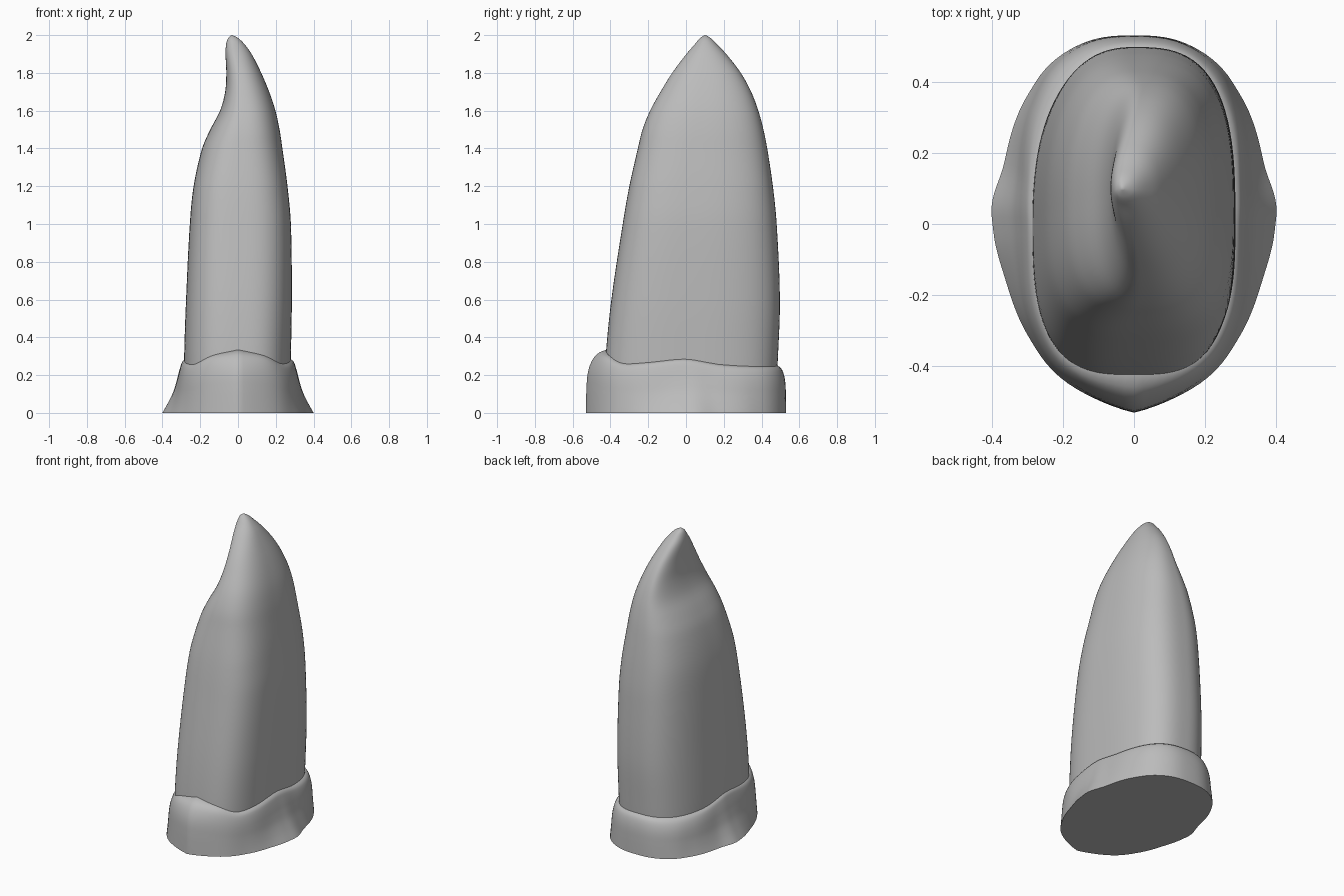
import bpy, bmesh, math

if "Cube" in bpy.data.objects:
    bpy.data.objects.remove(bpy.data.objects["Cube"], do_unlink=True)

SEGMENTS = 112

grey = bpy.data.materials.new("plain grey")
grey.use_nodes = True
grey.diffuse_color = (0.5, 0.5, 0.5, 1)
grey.node_tree.nodes["Principled BSDF"].inputs["Base Color"].default_value = (0.5, 0.5, 0.5, 1)


def spline(keys, t):
    """Smooth curve through rows of (t, values...)."""
    if t <= keys[0][0]:
        return keys[0][1:]
    if t >= keys[-1][0]:
        return keys[-1][1:]
    i = max(k for k in range(len(keys) - 1) if keys[k][0] <= t)
    a, b = keys[i], keys[i + 1]
    before, after = keys[max(i - 1, 0)], keys[min(i + 2, len(keys) - 1)]
    h = b[0] - a[0]
    s = (t - a[0]) / h
    out = []
    for j in range(1, len(a)):
        m0 = (b[j] - before[j]) / (b[0] - before[0]) * h
        m1 = (after[j] - a[j]) / (after[0] - a[0]) * h
        out.append(a[j] * (1 + 2 * s) * (1 - s) ** 2 + m0 * s * (1 - s) ** 2
                   + b[j] * s * s * (3 - 2 * s) + m1 * s * s * (s - 1))
    return out


def loft(name, rings, tip=None):
    """Skin a stack of closed rings, capped below and closed by a tip."""
    bm = bmesh.new()
    loops = [[bm.verts.new(p) for p in ring] for ring in rings]
    n = SEGMENTS
    for low, high in zip(loops, loops[1:]):
        for i in range(n):
            bm.faces.new((low[i], low[(i + 1) % n], high[(i + 1) % n], high[i]))
    bm.faces.new(loops[0][::-1])
    if tip:
        top = bm.verts.new(tip)
        for i in range(n):
            bm.faces.new((loops[-1][i], loops[-1][(i + 1) % n], top))
    else:
        bm.faces.new(loops[-1])
    mesh = bpy.data.meshes.new(name)
    bm.to_mesh(mesh)
    bm.free()
    mesh.materials.append(grey)
    obj = bpy.data.objects.new(name, mesh)
    bpy.context.collection.objects.link(obj)
    bpy.ops.object.select_all(action='DESELECT')
    obj.select_set(True)
    bpy.context.view_layer.objects.active = obj
    bpy.ops.object.shade_smooth_by_angle(angle=math.radians(50))
    return obj


# Crown: height, x min, x max, y min, y max, widest point x and y
crown = [
    (0.10, -.285, .275, -.430, .475, 0, 0),
    (0.30, -.285, .280, -.425, .487, 0, 0),
    (0.60, -.275, .285, -.395, .497, 0, 0),
    (1.00, -.255, .280, -.335, .480, 0, .02),
    (1.20, -.235, .262, -.300, .460, 0, .04),
    (1.40, -.190, .235, -.255, .430, .01, .06),
    (1.50, -.147, .220, -.230, .410, .02, .07),
    (1.60, -.095, .198, -.190, .383, .025, .08),
    (1.70, -.068, .165, -.135, .345, .02, .09),
    (1.80, -.062, .123, -.073, .290, .01, .10),
    (1.90, -.066, .072, .002, .213, -.01, .10),
    (1.95, -.063, .036, .045, .165, -.02, .10),
    (1.985, -.052, .000, .075, .130, -.03, .10),
    (2.00, -.035, -.030, .098, .104, -.033, .10),
]


def crown_point(z, angle):
    x0, x1, y0, y1, cx, cy = spline(crown, z)
    c, s = math.cos(angle), math.sin(angle)
    a = x1 - cx if c > 0 else cx - x0
    b = y1 - cy if s > 0 else cy - y0
    corner = 2.4 if c < 0 < s else 2.95
    n = corner - (corner - 2.1) * max(0, (z - 1.2) / 0.8)
    # Squash the angle so points spread evenly round the section
    c, s = c * a, s * b
    r = (abs(c / a) ** n + abs(s / b) ** n) ** (-1 / n)
    return (cx + r * c, cy + r * s, z)


angles = [2 * math.pi * i / SEGMENTS for i in range(SEGMENTS)]
heights = [2 - 1.9 * (1 - i / 70) ** 1.6 for i in range(70)]
loft("tooth_crown", [[crown_point(z, a) for a in angles] for z in heights],
     tip=(-.033, .10, 2))

# Gum: half outline from front to back, mirrored in x
half = [(0, -.53), (.1, -.495), (.22, -.42), (.30, -.31), (.36, -.16), (.395, -.02),
        (.4, .05), (.365, .17), (.3, .36), (.235, .45), (.125, .515), (0, .53)]
outline = [(math.atan2(y, x), math.hypot(x, y)) for x, y in half]
# Rim height by direction, front to back
rim = [(-1.571, .335), (-1.25, .305), (-.98, .262), (-.7, .265), (0, .285),
       (.6, .255), (1.1, .245), (1.571, .25)]
# Inward travel up the wall: flared at the sides, upright at front and back
wall = [(0, 0, 0), (.2, .27, .01), (.4, .50, .03), (.6, .65, .08), (.75, .74, .20),
        (.88, .83, .42), (.96, .91, .70), (1, 1.04, 1.04)]


def gum_point(t, angle):
    c, s = math.cos(angle), math.sin(angle)
    side = math.atan2(s, abs(c))
    foot = spline(outline, side)[0]
    top = spline(rim, side)[0]
    a, b = .283, (.488 if s > 0 else .425)
    n = 2.4 if c < 0 < s else 2.95
    neck = (abs(c / a) ** n + abs(s / b) ** n) ** (-1 / n)
    flared, upright = spline(wall, t)
    inward = flared + (upright - flared) * s * s
    r = foot + (neck - foot) * inward
    return (r * c, r * s, top * t)


loft("gum_base", [[gum_point(i / 24, a) for a in angles] for i in range(25)])
